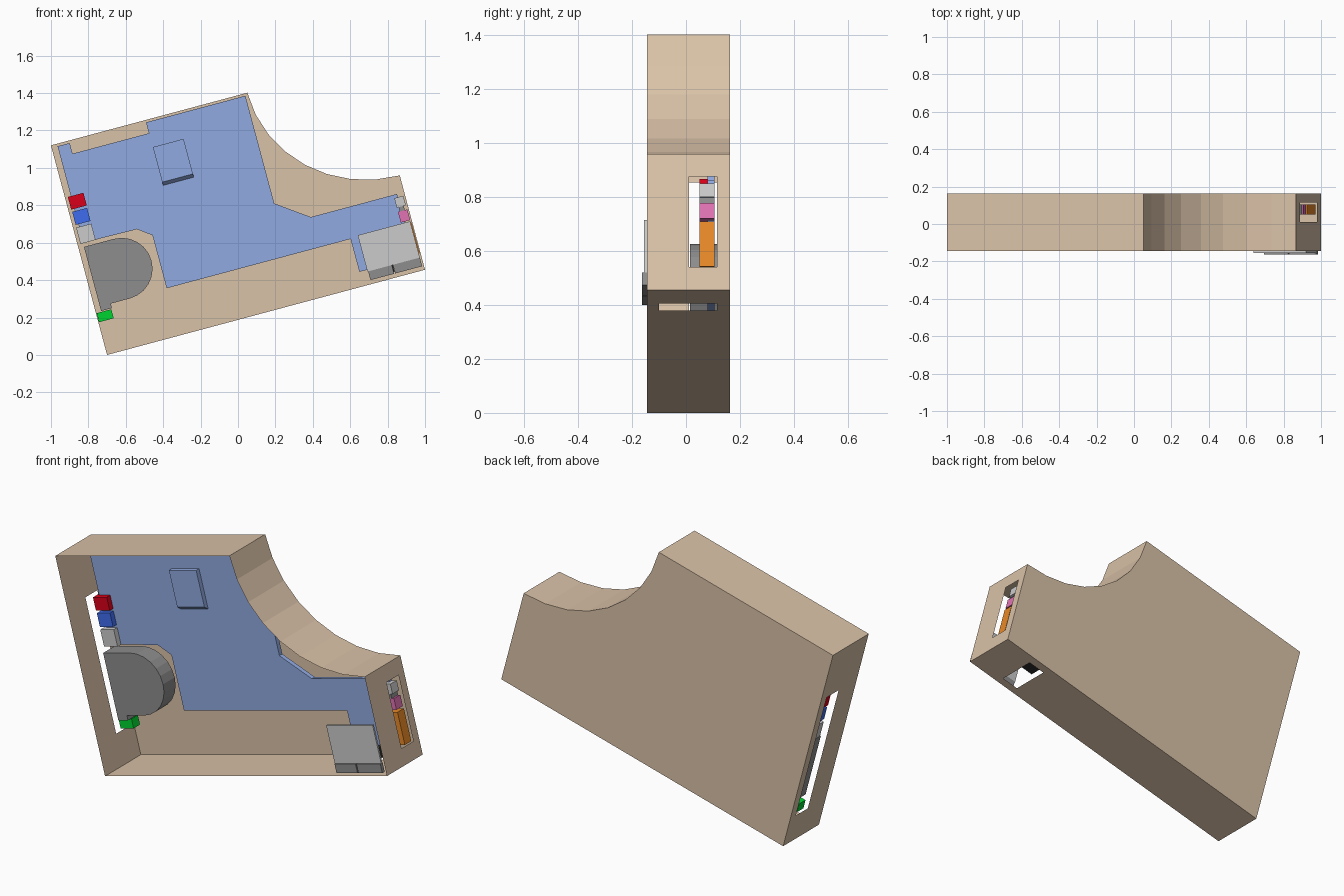
import bpy, bmesh, math
from mathutils import Matrix

if "Cube" in bpy.data.objects:
    bpy.data.objects.remove(bpy.data.objects["Cube"])

# Everything is laid out in an upright frame (u, y, v), then tilted 15 degrees
TILT = Matrix.Translation((-0.70, 0, 0)) @ Matrix.Rotation(math.radians(-15), 4, 'Y')
W, H = 1.76, 1.16
Y_FRONT, Y_BACK = -0.145, 0.163


def material(name, rgb):
    m = bpy.data.materials.new(name)
    m.diffuse_color = (*rgb, 1)
    m.use_nodes = True
    m.node_tree.nodes["Principled BSDF"].inputs["Base Color"].default_value = m.diffuse_color
    return m


def finish(name, bm, mat):
    bmesh.ops.remove_doubles(bm, verts=bm.verts, dist=1e-5)
    bmesh.ops.recalc_face_normals(bm, faces=bm.faces)
    bm.transform(TILT)
    me = bpy.data.meshes.new(name)
    bm.to_mesh(me)
    bm.free()
    if mat:
        me.materials.append(mat)
    ob = bpy.data.objects.new(name, me)
    bpy.context.collection.objects.link(ob)
    return ob


def prism(name, outline, y0, y1, mat=None, front=None):
    """Solid between two outlines; 'front' optionally differs from the back."""
    bm = bmesh.new()
    a = [bm.verts.new((u, y0, v)) for u, v in (front or outline)]
    b = [bm.verts.new((u, y1, v)) for u, v in outline]
    bm.faces.new(a)
    bm.faces.new(b[::-1])
    n = len(a)
    for i in range(n):
        j = (i + 1) % n
        bm.faces.new((a[i], b[i], b[j], a[j]))
    return finish(name, bm, mat)


def rect(u0, u1, v0, v1):
    return [(u0, v0), (u1, v0), (u1, v1), (u0, v1)]


tan = material("tan", (0.70, 0.54, 0.39))
blue_board = material("board_blue", (0.28, 0.40, 0.75))
dark = material("dark_grey", (0.27, 0.27, 0.27))
black = material("black", (0.02, 0.02, 0.02))
red = material("red", (0.70, 0.0, 0.01))
blue = material("blue", (0.05, 0.15, 0.85))
green = material("green", (0.0, 0.65, 0.03))
pink = material("pink", (0.75, 0.17, 0.45))
orange = material("orange", (0.80, 0.25, 0.02))

# Open-fronted sheet case with a scooped corner
N = 8
outline = [(0, 0), (W, 0)]
for i in range(N + 1):
    a = math.pi / 2 * i / N
    outline.append((W - 0.673 * math.sin(a), H - 0.638 * math.cos(a)))
outline.append((0, H))
# Slots per wall index: distance range along the wall and y range
slots = {0: (1.467, 1.564, -0.10, 0.115),
         1: (0.0875, 0.436, 0.012, 0.115),
         len(outline) - 1: (H - 0.884, H - 0.166, 0.012, 0.115)}
bm = bmesh.new()
bm.faces.new([bm.verts.new((u, Y_BACK, v)) for u, v in outline])
for k, (u0, v0) in enumerate(outline):
    u1, v1 = outline[(k + 1) % len(outline)]
    length = math.hypot(u1 - u0, v1 - v0)

    def loop(s0, s1, y0, y1):
        pts = [(s0, y0), (s1, y0), (s1, y1), (s0, y1)]
        return [bm.verts.new((u0 + (u1 - u0) * s / length, y,
                              v0 + (v1 - v0) * s / length)) for s, y in pts]

    outer = loop(0, length, Y_FRONT, Y_BACK)
    if k in slots:
        inner = loop(*slots[k])
        for i in range(4):
            j = (i + 1) % 4
            bm.faces.new((outer[i], outer[j], inner[j], inner[i]))
    else:
        bm.faces.new(outer)
finish("case_shell", bm, tan)

# Circuit board and the chip on it
board = [(0.033, 0.612), (0.033, 1.146), (0.10, 1.146), (0.10, 1.087),
         (0.523, 1.087), (0.523, 1.147), (1.073, 1.147), (1.073, 0.551),
         (1.243, 0.43), (1.72, 0.43), (1.72, 0.08), (1.418, 0.08),
         (1.418, 0.262), (0.40, 0.262), (0.40, 0.555), (0.328, 0.608)]
prism("circuit_board", board, 0.08, 0.105, blue_board)
prism("chip", rect(0.524, 0.694, 0.798, 1.01), 0.055, 0.08, blue_board,
      front=rect(0.524, 0.694, 0.816, 1.01))

# Round-ended drive unit with a small tail
drive = [(0.03, 0.59)]
for i in range(13):
    a = math.pi / 2 - math.pi * i / 12
    drive.append((0.195 + 0.165 * math.cos(a), 0.425 + 0.165 * math.sin(a)))
drive += [(0.09, 0.26), (0.09, 0.235), (0.03, 0.235)]
prism("rounded_drive", drive, 0.015, 0.115, dark)

# Ports along the left and right walls
for name, r, mat in [
        ("red_port", (0.016, 0.102, 0.80, 0.87), red),
        ("blue_port", (0.018, 0.10, 0.715, 0.787), blue),
        ("grey_port", (0.016, 0.10, 0.61, 0.70), None),
        ("green_port", (0.004, 0.085, 0.18, 0.23), green),
        ("right_grey_port", (1.70, 1.75, 0.36, 0.412), None),
        ("right_grey_pin", (1.71, 1.738, 0.336, 0.36), dark),
        ("pink_port", (1.70, 1.752, 0.277, 0.336), pink),
        ("orange_port", (1.70, 1.755, 0.092, 0.264), orange)]:
    prism(name, rect(*r), 0.05, 0.105, mat)
prism("bottom_connector", rect(1.475, 1.60, 0.03, 0.08), 0.02, 0.105, black)

# Thin cover plate and two buttons on the front
prism("cover_plate", rect(1.46, 1.75, 0.07, 0.271), -0.155, -0.145)
prism("button_left", rect(1.464, 1.595, 0.022, 0.07), -0.163, -0.143, dark)
prism("button_right", rect(1.601, 1.75, 0.022, 0.07), -0.163, -0.143, dark)
